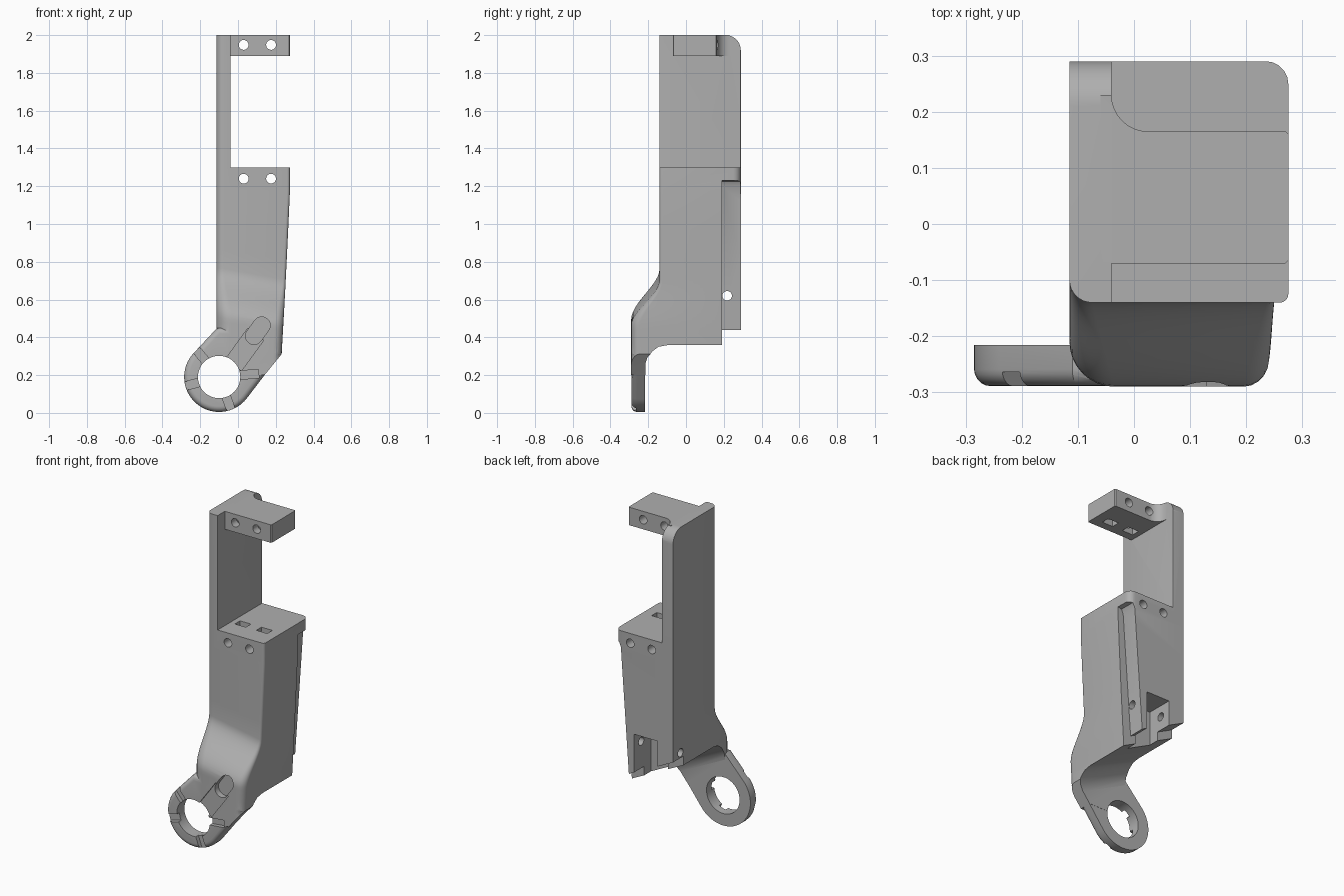
import bpy, bmesh
from math import sin, cos, pi, radians
from mathutils import Matrix, Vector

if "Cube" in bpy.data.objects:
    bpy.data.objects.remove(bpy.data.objects["Cube"], do_unlink=True)

grey = bpy.data.materials.new("matte_grey")
grey.use_nodes = True
grey.diffuse_color = (0.43, 0.43, 0.43, 1)
grey.node_tree.nodes["Principled BSDF"].inputs["Base Color"].default_value = (0.43, 0.43, 0.43, 1)


def make(name, bm):
    bmesh.ops.recalc_face_normals(bm, faces=bm.faces)
    mesh = bpy.data.meshes.new(name)
    bm.to_mesh(mesh)
    bm.free()
    mesh.materials.append(grey)
    ob = bpy.data.objects.new(name, mesh)
    bpy.context.collection.objects.link(ob)
    return ob


def arc(cx, cy, r, a, b, n=8):
    steps = [radians(a + (b - a) * i / n) for i in range(n + 1)]
    return [(cx + r * cos(t), cy + r * sin(t)) for t in steps]


def prism(name, pts, axis, lo, hi, round_low=0, shear=None):
    """Extrude an outline along an axis, optionally rounding its low rim."""
    def place(p, h):
        x, y, z = {"x": (h, p[0], p[1]), "y": (p[0], h, p[1]), "z": (p[0], p[1], h)}[axis]
        return (x, y, z - shear * (x - 0.23)) if shear else (x, y, z)
    bm = bmesh.new()
    rings = [[bm.verts.new(place(p, h)) for p in pts] for h in (lo, hi)]
    low = bm.faces.new(rings[0])
    bm.faces.new(rings[1])
    n = len(pts)
    for i in range(n):
        j = (i + 1) % n
        bm.faces.new((rings[0][i], rings[0][j], rings[1][j], rings[1][i]))
    bmesh.ops.recalc_face_normals(bm, faces=bm.faces)
    if round_low:
        bmesh.ops.bevel(bm, geom=list(low.edges), offset=round_low, segments=5,
                        profile=0.5, affect='EDGES', clamp_overlap=True)
    return make(name, bm)


def box(name, x0, x1, y0, y1, z0, z1):
    return prism(name, [(x0, y0), (x1, y0), (x1, y1), (x0, y1)], "z", z0, z1)


def loft(name, rows):
    """Skin a stack of equal-length point rings."""
    bm = bmesh.new()
    rings = [[bm.verts.new(p) for p in row] for row in rows]
    bm.faces.new(rings[0])
    bm.faces.new(rings[-1])
    n = len(rings[0])
    for a, b in zip(rings, rings[1:]):
        for i in range(n):
            j = (i + 1) % n
            bm.faces.new((a[i], a[j], b[j], b[i]))
    return make(name, bm)


def combine(target, other, operation='DIFFERENCE'):
    mod = target.modifiers.new("combine", 'BOOLEAN')
    mod.operation = operation
    mod.solver = 'EXACT'
    mod.object = other
    bpy.context.view_layer.objects.active = target
    bpy.ops.object.modifier_apply(modifier=mod.name)
    bpy.data.objects.remove(other, do_unlink=True)


def section(x0, x1, y0, y1, r_left, r_right, r_back):
    return (arc(x0 + r_left, y0 + r_left, r_left, 180, 270)
            + arc(x1 - r_right, y0 + r_right, r_right, 270, 360, 5)
            + arc(x1 - r_back, y1 - r_back, r_back, 0, 90, 5) + [(x0, y1)])


# Main housing: tapered block whose front swells forward near the bottom
def housing_row(z):
    t = min(1, max(0, (0.75 - z) / 0.26))
    s = t * t * (3 - 2 * t)
    right = 0.275 - 0.045 * min(1, max(0, (1.18 - z) / 0.87))
    tilt = 0.18 * sin(pi * min(1, max(0, z - 0.2)))
    pts = section(-0.115, right, -0.14 - 0.15 * s, 0.29, 0.04 + 0.04 * s, 0.015 + 0.03 * s, 0.04)
    return [(x, y, z - tilt * x) for x, y in pts]


levels = [0.2, 0.3, 0.4, 0.47] + [0.49 + 0.02 * i for i in range(14)] + [0.85, 1.0, 1.18]
rows = [housing_row(z) for z in levels]
rows.append([(x, y, 1.3) for x, y, z in housing_row(1.3)])
body = loft("bracket_body", rows)

# Trim the lower right of the housing, and its slanted underside
combine(body, prism("corner_cut", [(0.262, 0.35), (0.23, 0.31), (0.04, 0.0765), (0.04, -0.1), (0.5, -0.1), (0.5, 0.35)],
                    "y", -0.5, -0.1))
under = [(-0.215, -1), (-0.215, 0.24), (-0.205, 0.285), (-0.18, 0.325), (-0.145, 0.352),
         (-0.1, 0.36), (0.19, 0.36), (0.19, 0.415), (0.5, 0.415), (0.5, -1)]
combine(body, prism("underside_cut", under, "x", -0.6, 0.6, shear=0.5))

# Recessed strip along the back edge of the left wall
strip = [(0.5, 0.1), (0.19, 0.1), (0.175, 0.31), (0.238, 1.2), (0.25, 1.225), (0.29, 1.235), (0.5, 1.235)]
combine(body, prism("strip_cut", strip, "y", 0.19, 0.5))

# Tall spine with a rounded upper back corner
spine_plan = section(-0.115, -0.04, -0.14, 0.29, 0.04, 0.002, 0.002)
spine = loft("spine", [[(x, y, z) for x, y in spine_plan] for z in (1.2, 2.0)])
combine(spine, prism("spine_round", arc(0.21, 1.92, 0.08, 0, 90, 10) + [(0.21, 2.1), (0.4, 2.1), (0.4, 1.92)],
                     "x", -0.3, 0.3))
combine(body, spine, 'UNION')

# Upper arm, blended into the spine at the back
arm = [(-0.06, -0.07), (0.27, -0.07), (0.275, -0.065), (0.275, 0.16), (0.27, 0.165)]
arm += arc(0.025, 0.23, 0.065, 270, 180) + [(-0.06, 0.23)]
combine(body, prism("upper_arm", arm, "z", 1.89, 2.0), 'UNION')

# Mounting ring and neck plate
CX, CZ = -0.1, 0.19
plate = arc(CX, CZ, 0.185, 139.6, 320.9, 40) + [(0.225, 0.31), (0.2, 0.45), (-0.11, 0.45)]
combine(body, prism("ring_plate", plate, "y", -0.289, -0.216, round_low=0.03), 'UNION')
combine(body, prism("ring_hole", arc(CX, CZ, 0.112, 0, 352.5, 47), "y", -0.6, 0.0))


def turned_slot(name, cx, cz, angle, length, width, depth, rounded):
    """Shallow cut in the front face, turned within the x-z plane."""
    h, w = length / 2, width / 2
    if rounded:
        pts = arc(h - w, 0, w, -90, 90, 10) + arc(w - h, 0, w, 90, 270, 10)
    else:
        pts = [(-h, -w), (h, -w), (h, w), (-h, w)]
    turn = Matrix.Rotation(radians(angle), 2)
    pts = [turn @ Vector(p) + Vector((cx, cz)) for p in pts]
    combine(body, prism(name, pts, "y", -0.4, -0.29 + depth))


# Cable pocket with its shallow run to the ring, and locking notches
turned_slot("cable_run", 0.035, 0.335, 54, 0.2, 0.105, 0.01, False)
turned_slot("cable_pocket", 0.105, 0.435, 54, 0.16, 0.09, 0.045, True)
for a in (130, 195, 290, 5):
    t = radians(a)
    turned_slot("ring_notch", CX + 0.15 * cos(t), CZ + 0.15 * sin(t), a, 0.12, 0.045, 0.026, False)

# Service pocket in the lower back and the screw hole across it
combine(body, box("back_pocket", -0.01, 0.15, 0.125, 0.4, 0.3, 0.69))
combine(body, prism("cross_hole", arc(0.218, 0.62, 0.025, 0, 345, 23), "x", -0.5, 0.5))

# Paired screw holes and contact slots in the housing top and the arm
for x in (0.03, 0.175):
    for z in (1.24, 1.948):
        combine(body, prism("screw_hole", arc(x, z, 0.026, 0, 345, 23), "y", -0.5, 0.5))
    for z0, z1 in ((1.2, 1.35), (1.85, 1.965)):
        combine(body, box("contact_slot", x - 0.037, x + 0.037, -0.02, 0.03, z0, z1))

# Smooth the curved areas and keep the edges crisp
bpy.ops.object.select_all(action='DESELECT')
body.select_set(True)
bpy.context.view_layer.objects.active = body
bpy.ops.object.shade_smooth_by_angle(angle=radians(28))
